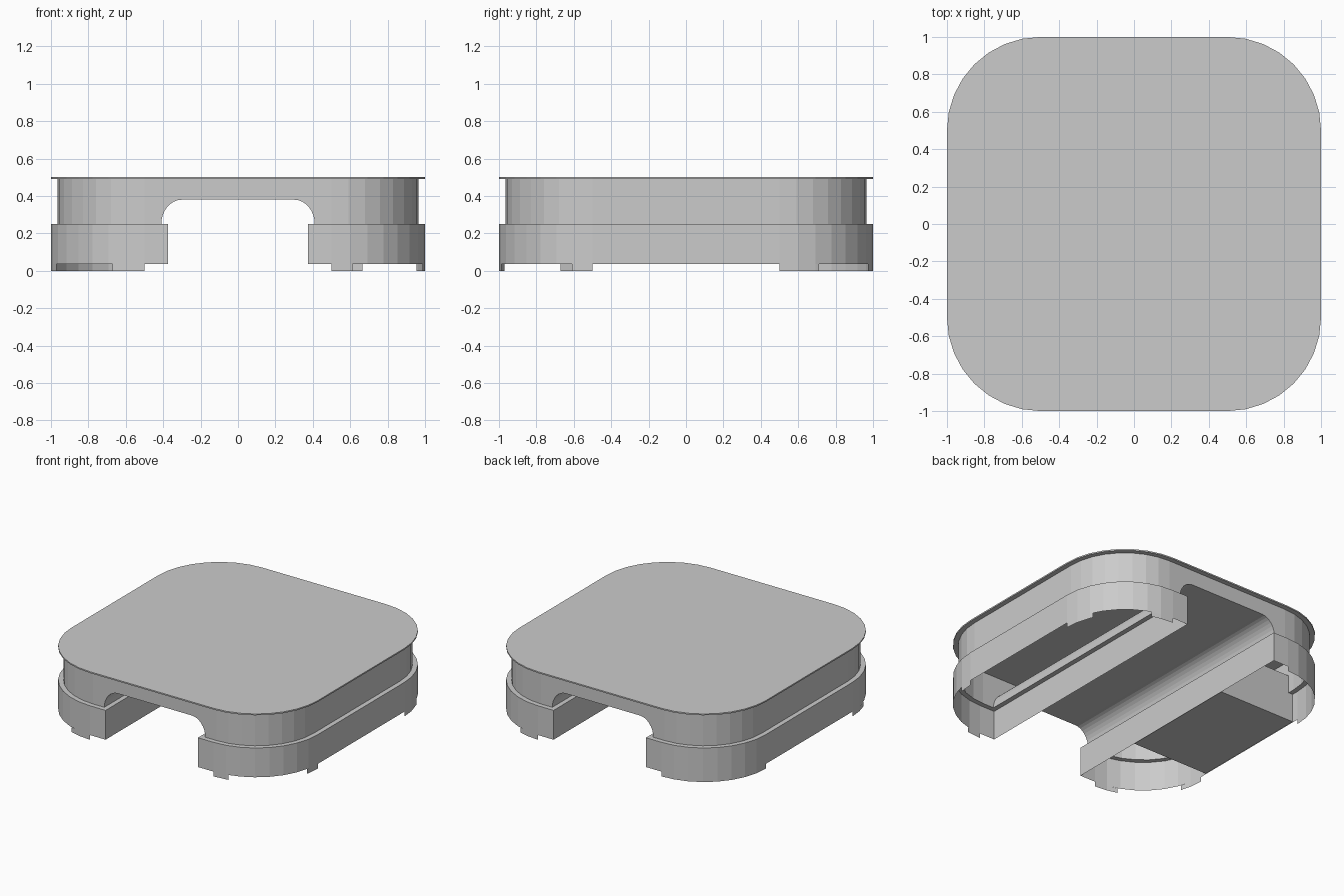
import bpy
import bmesh
from math import sin, cos, pi, radians

if "Cube" in bpy.data.objects:
    bpy.data.objects.remove(bpy.data.objects["Cube"])

SEG = 8            # facets per rounded corner
Z_RIM, Z_STEP, Z_LID, Z_TOP = 0.035, 0.25, 0.49, 0.5
INSET = 0.035


def make(name, bm):
    bmesh.ops.remove_doubles(bm, verts=bm.verts, dist=1e-5)
    bmesh.ops.recalc_face_normals(bm, faces=bm.faces)
    mesh = bpy.data.meshes.new(name)
    bm.to_mesh(mesh)
    bm.free()
    obj = bpy.data.objects.new(name, mesh)
    bpy.context.collection.objects.link(obj)
    return obj


def loft(name, rings, closed=False):
    """Skin a list of equal-length point rows."""
    bm = bmesh.new()
    rows = [[bm.verts.new(p) for p in r] for r in rings]
    n = len(rows[0])
    for a, b in zip(rows, rows[1:]):
        for i in range(n if closed else n - 1):
            j = (i + 1) % n
            bm.faces.new((a[i], a[j], b[j], b[i]))
    return make(name, bm)


def corner(d, a=0, b=90):
    """Rounded corner in the +x +y quarter, inset by d, from a to b degrees."""
    step = 90 / SEG
    angles = [a] + [k * step for k in range(SEG + 1) if a < k * step < b] + [b]
    r = 0.5 - d
    return [(0.5 + r * cos(radians(t)), 0.5 + r * sin(radians(t))) for t in angles]


def half_outline(d, side):
    """Outline of one side block, from the front tunnel edge to the back one."""
    arc = corner(d)
    front = [(x, -y) for x, y in reversed(arc)]
    pts = [(0.375 + d, -1 + d)] + front + arc + [(0.375 + d, 1 - d)]
    return [(side * x, y) for x, y in pts]


def at(pts, z):
    return [(x, y, z) for x, y in pts]


for side, label in ((-1, "left"), (1, "right")):
    outer, inner = half_outline(0, side), half_outline(INSET, side)
    # Lower skirt with tunnel wall and inward ledge
    loft(label + "_lower_skirt", [at(outer, Z_RIM), at(outer, Z_STEP), at(inner, Z_STEP)], True)
    # Recessed upper wall
    loft(label + "_upper_wall", [at(inner, Z_STEP), at(inner, Z_LID)])

# Tunnel arch profile, left to right
quarter = [(0.3 + 0.11 * cos(k * pi / 16), 0.25 + 0.13 * sin(k * pi / 16)) for k in range(9)]
arch = [(-x, z) for x, z in quarter] + quarter[::-1]
E = 1 - INSET
loft("tunnel_roof", [[(x, y, z) for x, z in arch] for y in (-E, E)])
for label, y in (("front", -E), ("back", E)):
    loft(label + "_arch_panel", [[(x, y, z) for x, z in arch], [(x, y, Z_LID) for x, z in arch]])

# Lid plate
arc = corner(0)
lid = (arc + [(-x, y) for x, y in reversed(arc)] + [(-x, -y) for x, y in arc]
       + [(x, -y) for x, y in reversed(arc)])
bm = bmesh.new()
base = bm.faces.new([bm.verts.new((x, y, Z_LID)) for x, y in lid])
top = bmesh.ops.extrude_face_region(bm, geom=[base], use_keep_orig=True)
bmesh.ops.translate(bm, vec=(0, 0, Z_TOP - Z_LID),
                    verts=[v for v in top["geom"] if isinstance(v, bmesh.types.BMVert)])
make("lid", bm)

# Corner feet: rim extensions, interrupted by a gap on three corners
feet = {
    "front_right": (1, -1, ((0, 12.7), (77, 90))),
    "back_right": (1, 1, ((0, 25), (70.7, 90))),
    "front_left": (-1, -1, ((0, 20), (70, 90))),
    "back_left": (-1, 1, ((0, 90),)),
}
for label, (sx, sy, spans) in feet.items():
    for k, (a, b) in enumerate(spans):
        pts = [(sx * x, sy * y) for x, y in corner(0, a, b)]
        loft(f"{label}_foot_{k + 1}", [at(pts, 0), at(pts, Z_RIM)])

# Closed compartment under the left block
section = [(-0.45, Z_LID), (-0.45, 0.04), (0.45, 0.04), (0.45, Z_LID)]
low = [[(x, y, min(z, Z_STEP)) for y, z in section] for x in (-1, -0.375)]
high = [[(x, y, z) for y, z in ((-0.45, Z_STEP), (-0.45, 0.38))] for x in (-E, -0.41)]
loft("left_compartment", low)
loft("compartment_front_wall", high)
loft("compartment_back_wall", [[(x, -y, z) for x, y, z in r] for r in high])
